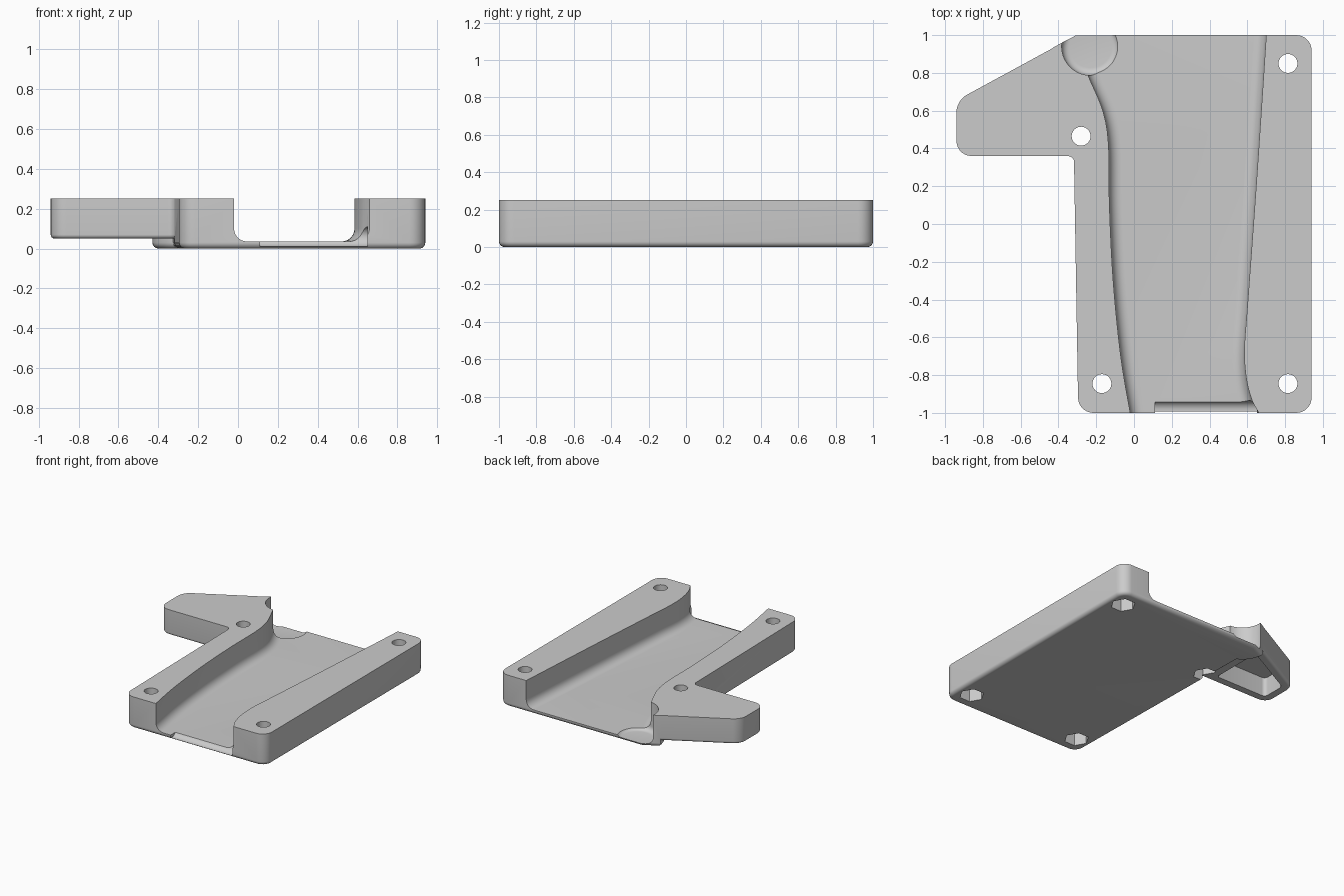
import bpy, bmesh
from math import sin, cos, radians
from mathutils import Vector
from mathutils.geometry import interpolate_bezier

if "Cube" in bpy.data.objects:
    bpy.data.objects.remove(bpy.data.objects["Cube"], do_unlink=True)

grey = bpy.data.materials.new("plain_grey")
grey.use_nodes = True
grey.diffuse_color = (0.6, 0.6, 0.6, 1)
grey.node_tree.nodes["Principled BSDF"].inputs["Base Color"].default_value = (0.6, 0.6, 0.6, 1)


def rounded(points):
    """Outline from (x, y, corner size) points."""
    out = []
    for i, (x, y, r) in enumerate(points):
        p = Vector((x, y, 0))
        if not r:
            out.append(p)
            continue
        q = Vector((*points[i - 1][:2], 0))
        s = Vector((*points[(i + 1) % len(points)][:2], 0))
        a, b = p + (q - p).normalized() * r, p + (s - p).normalized() * r
        out += interpolate_bezier(a, a.lerp(p, 0.55), b.lerp(p, 0.55), b, 8)
    return out


def spline(points, steps=6):
    """Smooth path through (x, y) points."""
    v = [Vector((*p, 0)) for p in points]
    out = []
    for i in range(len(v) - 1):
        t0 = (v[i + 1] - v[max(i - 1, 0)]) / 6
        t1 = (v[min(i + 2, len(v) - 1)] - v[i]) / 6
        out += interpolate_bezier(v[i], v[i] + t0, v[i + 1] - t1, v[i + 1], steps + 1)[:-1]
    return out + [v[-1]]


def arc(x, y, r, first, last, step):
    """Points on a circle between two angles in degrees."""
    return [Vector((x + r * cos(radians(a)), y + r * sin(radians(a)), 0))
            for a in range(first, last, step)]


def inward(outline):
    """Mitred inward direction at each point of a counter-clockwise outline."""
    sides = [(b - a).normalized() for a, b in zip(outline, outline[1:] + outline[:1])]
    normals = [Vector((-s.y, s.x, 0)) for s in sides]
    return [(normals[i - 1] + n) / (1 + normals[i - 1].dot(n)) for i, n in enumerate(normals)]


def prism(name, outline, z0, z1, fillet=0.0):
    """Upright block with an optional rounded bottom edge."""
    area = sum(a.x * b.y - b.x * a.y for a, b in zip(outline, outline[1:] + outline[:1]))
    if area < 0:
        outline = outline[::-1]
    levels = [(z0, 0.0)]
    if fillet:
        levels = [(z0 + fillet * (1 - cos(radians(a))), fillet * (1 - sin(radians(a))))
                  for a in range(0, 91, 15)]
    bm = bmesh.new()
    rings = [[bm.verts.new((p.x + d.x * inset, p.y + d.y * inset, z))
              for p, d in zip(outline, inward(outline))]
             for z, inset in levels + [(z1, 0.0)]]
    bm.faces.new(rings[0][::-1])
    bm.faces.new(rings[-1])
    for low, high in zip(rings, rings[1:]):
        for i in range(len(low)):
            bm.faces.new((low[i - 1], low[i], high[i], high[i - 1]))
    bm.normal_update()
    mesh = bpy.data.meshes.new(name)
    bm.to_mesh(mesh)
    bm.free()
    mesh.materials.append(grey)
    ob = bpy.data.objects.new(name, mesh)
    bpy.context.collection.objects.link(ob)
    return ob


def volume(mesh):
    bm = bmesh.new()
    bm.from_mesh(mesh)
    size = bm.calc_volume(signed=True)
    bm.free()
    return size


def combine(ob, other, operation='DIFFERENCE'):
    """Apply a boolean with the first solver that gives a sound solid."""
    before = volume(ob.data)
    low, high = (0.3, 1.001) if operation == 'DIFFERENCE' else (0.999, 2)
    mod = ob.modifiers.new("combine", 'BOOLEAN')
    mod.operation, mod.object = operation, other
    for solver in ('MANIFOLD', 'EXACT', 'FLOAT'):
        mod.solver = solver
        bpy.context.view_layer.update()
        result = bpy.data.meshes.new_from_object(
            ob.evaluated_get(bpy.context.evaluated_depsgraph_get()))
        if low * before < volume(result) < high * before:
            ob.data = result
            break
        bpy.data.meshes.remove(result)
    ob.modifiers.clear()
    bpy.data.objects.remove(other, do_unlink=True)


TOP = 0.25
SCOOP = (-0.23, 0.94)

# Main tray, with a round boss bulging out at the back corner
outline = rounded([(-0.325, 0.764, 0), (-0.318, 0.36, 0), (-0.295, -1, 0.08), (0.94, -1, 0.08),
                   (0.94, 1, 0.08), (-0.31, 1, 0)])
body = prism("tray_body", outline + arc(*SCOOP, 0.2, 182, 240, 8), 0, TOP, 0.03)

# Side ear, hollow underneath
ear = prism("side_ear", rounded([(-0.94, 0.36, 0.08), (-0.317, 0.36, 0.035), (-0.312, 0.27, 0),
                                 (-0.22, 0.27, 0), (-0.22, 0.9, 0), (-0.32, 0.991, 0),
                                 (-0.94, 0.654, 0.06)]), 0.05, TOP, 0.02)
combine(ear, prism("ear_pocket", rounded([(-0.87, 0.43, 0.03), (-0.42, 0.43, 0.02),
                                          (-0.42, 0.86, 0.02), (-0.87, 0.62, 0.03)]), -0.1, 0.2))
combine(body, ear, 'UNION')

# Wide channel with curved walls and filleted floor
left = spline([(-0.005, -1.1), (-0.02, -1), (-0.07, -0.7), (-0.11, -0.3), (-0.13, 0.1),
               (-0.135, 0.42), (-0.165, 0.6), (-0.24, 0.78), (-0.28, 0.9), (-0.3, 1.1)])
right = spline([(0.705, 1.1), (0.7, 1), (0.65, 0.25), (0.603, -0.4), (0.585, -0.65),
                (0.592, -0.8), (0.62, -0.92), (0.66, -1), (0.71, -1.1)])
combine(body, prism("channel_cutter", left + right, 0.035, 0.5, 0.065))

# Round scoop at the back corner
combine(body, prism("scoop_cutter", arc(*SCOOP, 0.153, 0, 360, 6), 0.02, 0.5, 0.04))

# Concave lip at the front of the channel floor, its profile turned to run along x
profile = arc(-0.985, 0.06, 0.05, -90, 91, 10) + [Vector((-1.1, 0.11, 0)), Vector((-1.1, 0.01, 0))]
lip = prism("lip_cutter", profile, 0.11, 0.65)
for v in lip.data.vertices:
    v.co = v.co.zxy
combine(body, lip)

# Bolt holes with hexagonal nut recesses below
for x, y in ((0.815, 0.85), (0.815, -0.845), (-0.17, -0.845), (-0.28, 0.465)):
    combine(body, prism("bolt_hole", arc(x, y, 0.05, 0, 360, 9), -0.1, 0.5))
    combine(body, prism("nut_recess", arc(x, y, 0.09, 0, 360, 60), -0.1, 0.1))

# Smooth the curved walls and keep the hard edges
body.data.shade_smooth()
body.data.set_sharp_from_angle(angle=radians(30))
